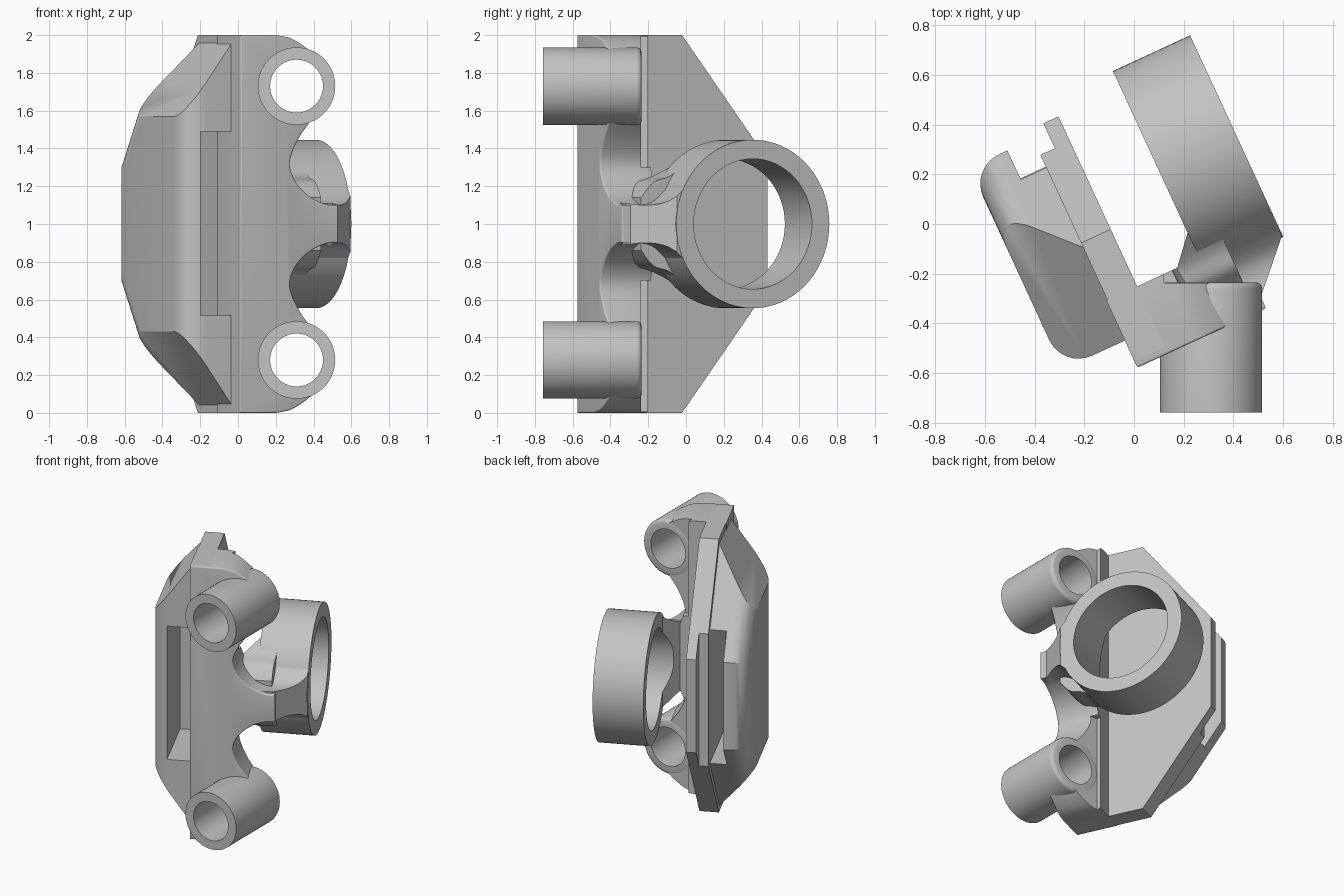
import bpy, bmesh, math
from mathutils import Matrix, Vector

cube = bpy.data.objects.get("Cube")
if cube:
    bpy.data.objects.remove(cube)

mat = bpy.data.materials.new("cast grey")
mat.use_nodes = True
GREY = (0.55, 0.55, 0.55, 1)
mat.diffuse_color = GREY
mat.node_tree.nodes["Principled BSDF"].inputs["Base Color"].default_value = GREY

# The caliper frame is turned about the vertical; its height is measured from mid level
TURN = Matrix.Translation((0, 0, 1)) @ Matrix.Rotation(math.radians(24.8), 4, 'Z')
UPRIGHT = Matrix.Translation((0, 0, 1))
PLACE = {
    'x': lambda p, t: (t, p[0], p[1]),
    'y': lambda p, t: (p[0], t, p[1]),
    'z': lambda p, t: (p[0], p[1], t),
}


def prism(points, axis, lo, hi):
    """Closed profile extruded along one axis."""
    bm = bmesh.new()
    ends = [[bm.verts.new(PLACE[axis](p, t)) for p in points] for t in (lo, hi)]
    for loop in ends:
        bm.faces.new(loop)
    n = len(points)
    for i in range(n):
        j = (i + 1) % n
        bm.faces.new((ends[0][i], ends[0][j], ends[1][j], ends[1][i]))
    bmesh.ops.recalc_face_normals(bm, faces=bm.faces)
    return bm


def box(x, y, z):
    return prism([(x[0], y[0]), (x[1], y[0]), (x[1], y[1]), (x[0], y[1])], 'z', *z)


def circle(cx, cy, r, n=64):
    return [(cx + r * math.cos(math.tau * i / n), cy + r * math.sin(math.tau * i / n))
            for i in range(n)]


def mirrored(half):
    """Profile whose second coordinate is reflected to close the outline."""
    return half + [(p, -q) for p, q in reversed(half)]


def smooth(points, steps=5):
    """Catmull-Rom curve through the points."""
    pts = [Vector(p) for p in [points[0]] + points + [points[-1]]]
    out = []
    for p0, p1, p2, p3 in zip(pts, pts[1:], pts[2:], pts[3:]):
        for k in range(steps):
            t = k / steps
            out.append(tuple(0.5 * (2 * p1 + (p2 - p0) * t
                                    + (2 * p0 - 5 * p1 + 4 * p2 - p3) * t * t
                                    + (3 * p1 - p0 - 3 * p2 + p3) * t ** 3)))
    return out + [tuple(points[-1])]


def bevel_rim(bm, axis, level, width, segments):
    rim = [e for e in bm.edges if all(abs(v.co[axis] - level) < 1e-4 for v in e.verts)]
    bmesh.ops.bevel(bm, geom=rim, offset=width, segments=segments, profile=0.5,
                    affect='EDGES', clamp_overlap=True)


def slice_off(bm, point, normal):
    """Remove what lies beyond the plane and close the cut."""
    bmesh.ops.bisect_plane(bm, geom=bm.verts[:] + bm.edges[:] + bm.faces[:],
                           plane_co=point, plane_no=normal, clear_outer=True)
    bmesh.ops.holes_fill(bm, edges=[e for e in bm.edges if e.is_boundary], sides=0)
    bmesh.ops.recalc_face_normals(bm, faces=bm.faces)


def make(name, bm, matrix):
    mesh = bpy.data.meshes.new(name)
    bm.to_mesh(mesh)
    bm.free()
    mesh.transform(matrix)
    obj = bpy.data.objects.new(name, mesh)
    bpy.context.scene.collection.objects.link(obj)
    return obj


def part(name, bm, matrix=TURN, cuts=()):
    """Finished part: cut by the listed (bmesh, matrix) shapes, then shaded."""
    obj = make(name, bm, matrix)
    cutters = []
    for shape, frame in cuts:
        cutter = make(name + "_cutter", shape, frame)
        cutter.hide_render = True
        mod = obj.modifiers.new("cut", 'BOOLEAN')
        mod.operation, mod.solver, mod.object = 'DIFFERENCE', 'EXACT', cutter
        cutters.append(cutter)
    if cutters:
        bpy.context.view_layer.update()
        graph = bpy.context.evaluated_depsgraph_get()
        baked = bpy.data.meshes.new_from_object(obj.evaluated_get(graph))
        obj.modifiers.clear()
        obj.data = baked
        for cutter in cutters:
            bpy.data.objects.remove(cutter)
    obj.data.materials.clear()
    obj.data.materials.append(mat)
    bpy.ops.object.select_all(action='DESELECT')
    obj.select_set(True)
    bpy.context.view_layer.objects.active = obj
    bpy.ops.object.shade_smooth_by_angle(angle=math.radians(32))
    return obj


TUBES = {"upper": 0.73, "lower": -0.72}
TUBE_X = 0.31
RING = (0.148, 0)


def tube_hole(z):
    return prism(circle(TUBE_X, z, 0.14), 'y', -1, 0.2), UPRIGHT


def ring_bore():
    return prism(circle(*RING, 0.345), 'x', 0.12, 0.8), TURN


# Outer housing: rounded rim, sloped ends, disc channel and through window
housing = prism(mirrored([(-0.41, 1), (-0.03, 1), (0.482, 0.32)]), 'x', -0.505, -0.215)
bevel_rim(housing, 0, -0.505, 0.13, 8)
for s in (1, -1):
    slice_off(housing, (-0.5, 0, s * 0.575), (-0.81, 0, s * 0.58))
part("outer_housing", housing, cuts=[
    (box((-0.338, -0.1), (0.362, 1), (-1.2, 1.2)), TURN),
    (box((-0.338, -0.1), (0.05, 1), (-0.485, 0.49)), TURN),
    (box((-0.405, -0.1), (-1, 0.08), (-0.485, 0.49)), TURN),
])

# Inner plate with a stepped back lip
plate = prism(mirrored([(-0.5, 1), (0.02, 1), (0.52, 0.34)]), 'x', -0.225, -0.094)
part("inner_plate", plate, cuts=[(box((-0.4, -0.161), (0.41, 1), (-1, 1)), TURN)])

# Front flange: wraps both tubes, waisted toward the arm
edge = smooth([(-0.02, 1), (0.06, 0.985), (0.13, 0.95), (0.2, 0.9)]) + smooth(
    [(0.2, 0.57), (0.11, 0.45), (0.06, 0.33), (0.09, 0.23), (0.17, 0.15),
     (0.27, 0.105), (0.34, 0.1)])
flange = prism(mirrored([(-0.23, 1)] + edge), 'y', -0.53, -0.233)
bevel_rim(flange, 1, -0.53, 0.035, 4)
part("front_flange", flange, cuts=[
    (box((0.12, 0.8), (-0.237, 0.3), (0.3, 1.2)), UPRIGHT),
    (box((0.12, 0.8), (-0.237, 0.3), (-1.2, -0.3)), UPRIGHT),
] + [tube_hole(z) for z in TUBES.values()])

# Arm: narrow outer web flaring into the ring, cut on a slant at the front
arm = prism(mirrored(smooth([(-0.5, 0.11), (-0.42, 0.1), (-0.34, 0.115),
                             (-0.27, 0.17), (-0.2, 0.25)])), 'x', 0.2, 0.52)
slice_off(arm, (0.35, -0.47, 0), (0.72, -0.69, 0))
part("arm", arm, cuts=[ring_bore()])

# Saddle: wide web from the flange tangent to the ring
saddle = prism(mirrored(smooth([(-0.4, 0.14), (-0.33, 0.22), (-0.24, 0.25),
                                (-0.15, 0.31), (-0.05, 0.39)])), 'x', 0.08, 0.3)
slice_off(saddle, (0.13, -0.18, 0), (-0.75, 0.66, 0))
part("saddle", saddle, cuts=[ring_bore()])

# Piston ring
part("piston_ring", prism(circle(*RING, 0.446, 96), 'x', 0.181, 0.523), cuts=[ring_bore()])

# Mounting tubes with softened back rims
for label, z in TUBES.items():
    tube = prism(circle(TUBE_X, z, 0.205), 'y', -0.757, -0.235)
    bevel_rim(tube, 1, -0.235, 0.025, 3)
    part(label + "_tube", tube, UPRIGHT, [tube_hole(z)])
